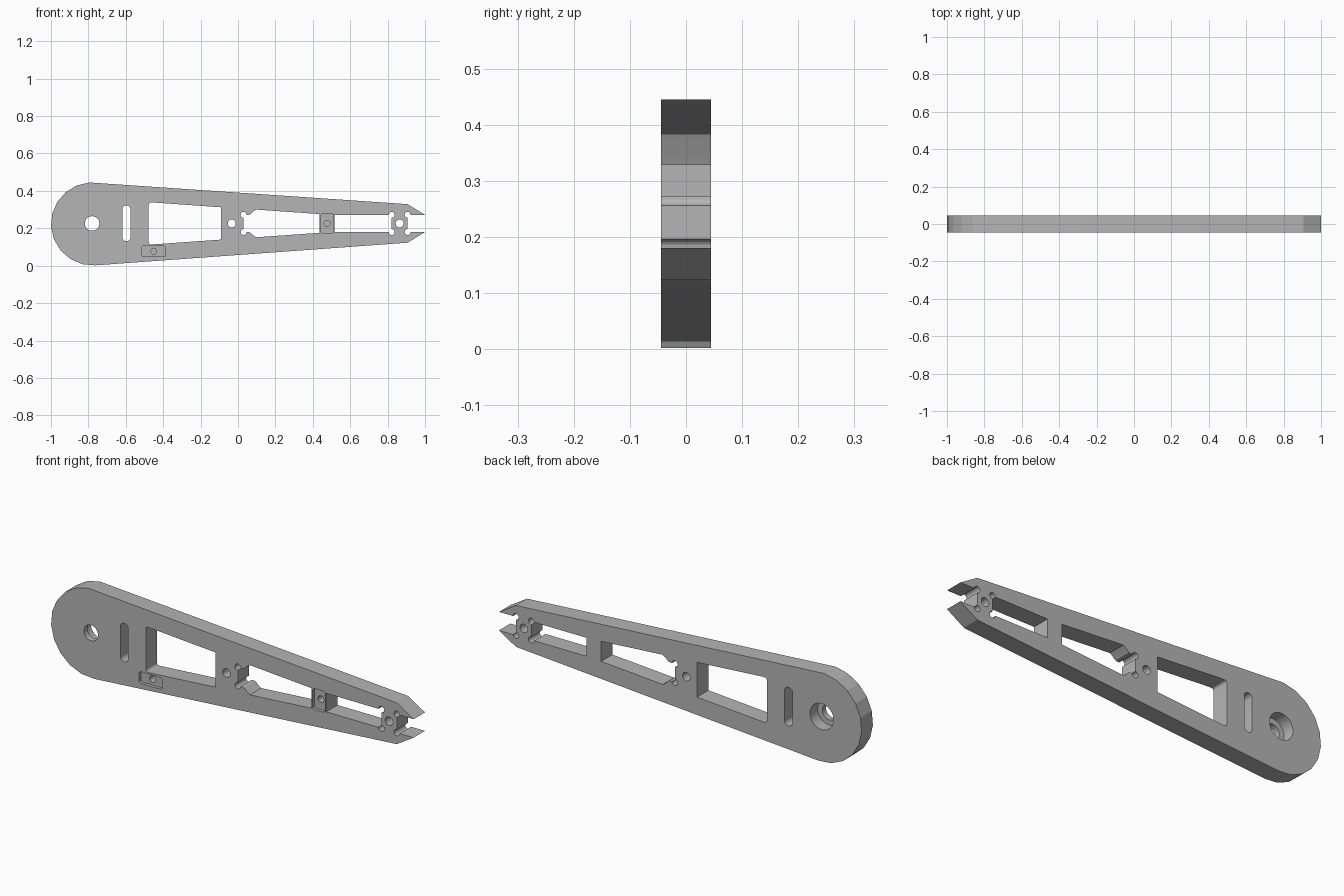
import bpy
import bmesh
from math import cos, sin, radians

cube = bpy.data.objects.get("Cube")
if cube:
    bpy.data.objects.remove(cube, do_unlink=True)

HALF = 0.0445      # half thickness of the plate
MID = 0.226        # height of the long axis
THROUGH = 0.1      # cutter reach beyond both faces

grey = bpy.data.materials.new("Plain grey")
grey.use_nodes = True
colour = (0.46, 0.46, 0.46, 1)
grey.diffuse_color = colour
grey.node_tree.nodes["Principled BSDF"].inputs["Base Color"].default_value = colour


def arc(x, z, r, start, end, steps):
    angles = [radians(start + (end - start) * i / steps) for i in range(steps + 1)]
    return [(x + r * cos(a), z + r * sin(a)) for a in angles]


def circle(x, z, r, steps=24):
    return arc(x, z, r, 0, 360, steps)[:-1]


def rounded(x0, x1, z0, z1, r):
    """Rectangle with rounded corners."""
    corners = ((x1 - r, z1 - r, 0), (x0 + r, z1 - r, 90),
               (x0 + r, z0 + r, 180), (x1 - r, z0 + r, 270))
    return [p for x, z, a in corners for p in arc(x, z, r, a, a + 90, 5)]


def mirrored(half):
    """Close an upper half profile by mirroring it across the long axis."""
    return half + [(x, 2 * MID - z) for x, z in reversed(half)]


def prism(name, points, front=-THROUGH, back=THROUGH):
    bm = bmesh.new()
    face = bm.faces.new([bm.verts.new((x, front, z)) for x, z in points])
    side = bmesh.ops.extrude_face_region(bm, geom=[face])["geom"]
    moved = [v for v in side if isinstance(v, bmesh.types.BMVert)]
    bmesh.ops.translate(bm, verts=moved, vec=(0, back - front, 0))
    bmesh.ops.recalc_face_normals(bm, faces=bm.faces)
    mesh = bpy.data.meshes.new(name)
    bm.to_mesh(mesh)
    bm.free()
    mesh.materials.append(grey)
    obj = bpy.data.objects.new(name, mesh)
    bpy.context.collection.objects.link(obj)
    return obj


# Tapered arm with a faceted round end and a forked tip
outline = arc(-0.778, 0.2235, 0.222, 94, 274, 10)
outline += [(0.907, 0.123), (1.0, 0.18), (0.907, 0.18),
            (0.907, 0.272), (1.0, 0.272), (0.907, 0.329)]
arm = prism("arm_plate", outline, -HALF, HALF)

cutters = []


def cut(name, points, front=-THROUGH, back=THROUGH):
    cutters.append(prism(name, points, front, back))


# Pivot hole, counterbored from the back
cut("pivot_hole", circle(-0.78, MID, 0.039))
cut("pivot_counterbore", circle(-0.78, MID, 0.065, 32), -0.015)

# Upright slot
cut("slot", rounded(-0.618, -0.575, 0.131, 0.323, 0.021))

# Large window with small radii on its wide side
window = [(-0.092, 0.3125), (-0.46, 0.3385)] + arc(-0.465, 0.326, 0.0125, 110, 180, 4)
cut("large_window", mirrored(window))

# Middle window with stepped narrow end
cut("middle_window", mirrored([(0.437, 0.276), (0.097, 0.3), (0.082, 0.29),
                               (0.066, 0.275), (0.053, 0.272), (0.03, 0.272)]))

# Long window beside the tip hub
cut("long_window", mirrored([(0.822, 0.272), (0.517, 0.272)]))

# Corner reliefs and screw holes
for x in (0.03, 0.822, 0.907):
    for z in (0.272, 0.18):
        cut("corner_relief", circle(x, z, 0.016, 16))
for x in (-0.033, 0.864):
    cut("screw_hole", circle(x, MID, 0.021))

# Shallow rounded pockets with blind holes on the front
for x, z, w, h in ((-0.451, 0.077, 0.063, 0.029), (0.477, MID, 0.034, 0.052)):
    cut("pocket", rounded(x - w, x + w, z - h, z + h, 0.01), back=-HALF + 0.016)
    cut("blind_hole", circle(x, z, 0.0165), back=0.02)

for cutter in cutters:
    cutter.hide_render = True
    mod = arm.modifiers.new(cutter.name, 'BOOLEAN')
    mod.operation = 'DIFFERENCE'
    mod.solver = 'EXACT'
    mod.object = cutter

# Bake the cuts and discard the cutters
bpy.context.view_layer.update()
graph = bpy.context.evaluated_depsgraph_get()
result = bpy.data.meshes.new_from_object(arm.evaluated_get(graph))
arm.modifiers.clear()
arm.data = result
for cutter in cutters:
    bpy.data.objects.remove(cutter, do_unlink=True)

bpy.ops.object.select_all(action='DESELECT')
arm.select_set(True)
bpy.context.view_layer.objects.active = arm
bpy.ops.object.shade_smooth_by_angle(angle=radians(17))
